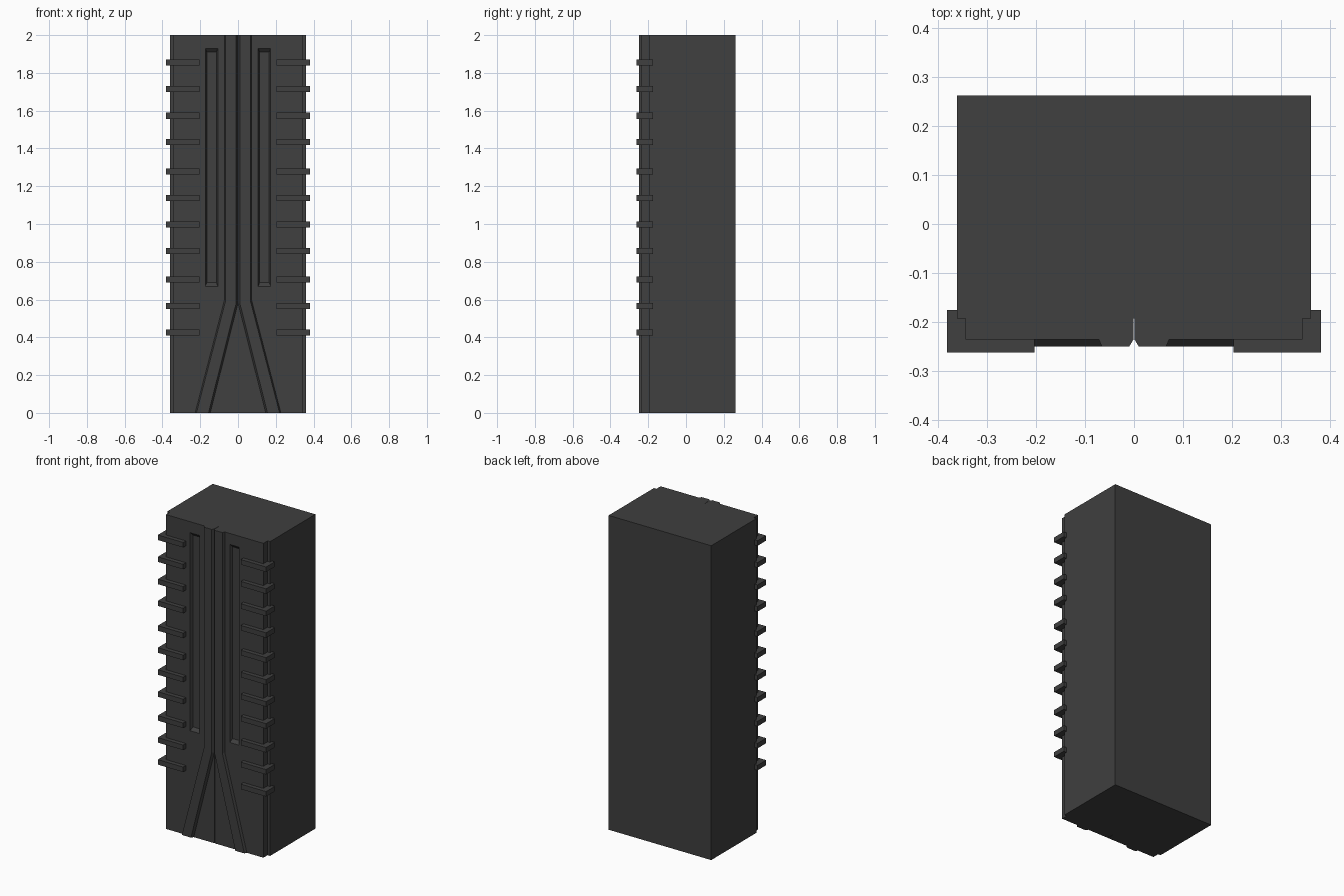
import bpy, bmesh
from mathutils import Vector

if "Cube" in bpy.data.objects:
    bpy.data.objects.remove(bpy.data.objects["Cube"])

mat = bpy.data.materials.new("charcoal_grey")
mat.diffuse_color = (0.05, 0.05, 0.05, 1)
mat.use_nodes = True
mat.node_tree.nodes["Principled BSDF"].inputs["Base Color"].default_value = mat.diffuse_color


def finish(bm, name, mirror=True):
    bmesh.ops.recalc_face_normals(bm, faces=bm.faces)
    me = bpy.data.meshes.new(name)
    bm.to_mesh(me)
    bm.free()
    me.materials.append(mat)
    ob = bpy.data.objects.new(name, me)
    bpy.context.collection.objects.link(ob)
    if mirror:
        ob.modifiers.new("mirror", 'MIRROR')
    return ob


def add_box(bm, lo, hi):
    lo, hi = Vector(lo), Vector(hi)
    vs = bmesh.ops.create_cube(bm, size=1)["verts"]
    for v in vs:
        v.co = Vector(((lo[i] + hi[i]) / 2 + v.co[i] * (hi[i] - lo[i])) for i in range(3))


# Main block
bm = bmesh.new()
add_box(bm, (-0.361, -0.193, 0), (0.361, 0.262, 2))
finish(bm, "main_block", mirror=False)

# Front panel halves with a narrow centre seam and a sunken slot in each
bm = bmesh.new()
add_box(bm, (0.001, -0.235, 0), (0.343, -0.193, 2))
X0, X1, Z0, Z1 = 0.107, 0.173, 0.67, 1.93
for co, no in (((X0, 0, 0), (1, 0, 0)), ((X1, 0, 0), (1, 0, 0)),
               ((0, 0, Z0), (0, 0, 1)), ((0, 0, Z1), (0, 0, 1))):
    bmesh.ops.bisect_plane(bm, geom=bm.verts[:] + bm.edges[:] + bm.faces[:],
                           plane_co=co, plane_no=no)
slot = None
for f in bm.faces:
    c = f.calc_center_median()
    if c.y < -0.234 and X0 < c.x < X1 and Z0 < c.z < Z1:
        slot = f
bmesh.ops.inset_individual(bm, faces=[slot], thickness=0.011)
for v in slot.verts:
    v.co.y = -0.217
    v.co.z += 0.012 if v.co.z < 1 else -0.012
finish(bm, "front_panel")

# Raised bevelled strips that split outward near the bottom
base = [(0.001, 2), (0.072, 2), (0.072, 0.597), (0.227, 0), (0.147, 0), (0.001, 0.578)]
face = [(0.010, 2), (0.065, 2), (0.065, 0.595), (0.220, 0), (0.156, 0), (0.010, 0.580)]
bm = bmesh.new()
a = [bm.verts.new((x, -0.235, z)) for x, z in base]
b = [bm.verts.new((x, -0.250, z)) for x, z in face]
bm.faces.new(a)
bm.faces.new(b)
for i in range(6):
    j = (i + 1) % 6
    bm.faces.new((a[i], a[j], b[j], b[i]))
finish(bm, "split_strip")

# Ribs wrapping the front corners
bm = bmesh.new()
for z in (0.425, 0.565, 0.705, 0.857, 0.997, 1.137, 1.277, 1.435, 1.573, 1.715, 1.854):
    add_box(bm, (0.203, -0.262, z - 0.016), (0.381, -0.175, z + 0.016))
finish(bm, "corner_ribs")
